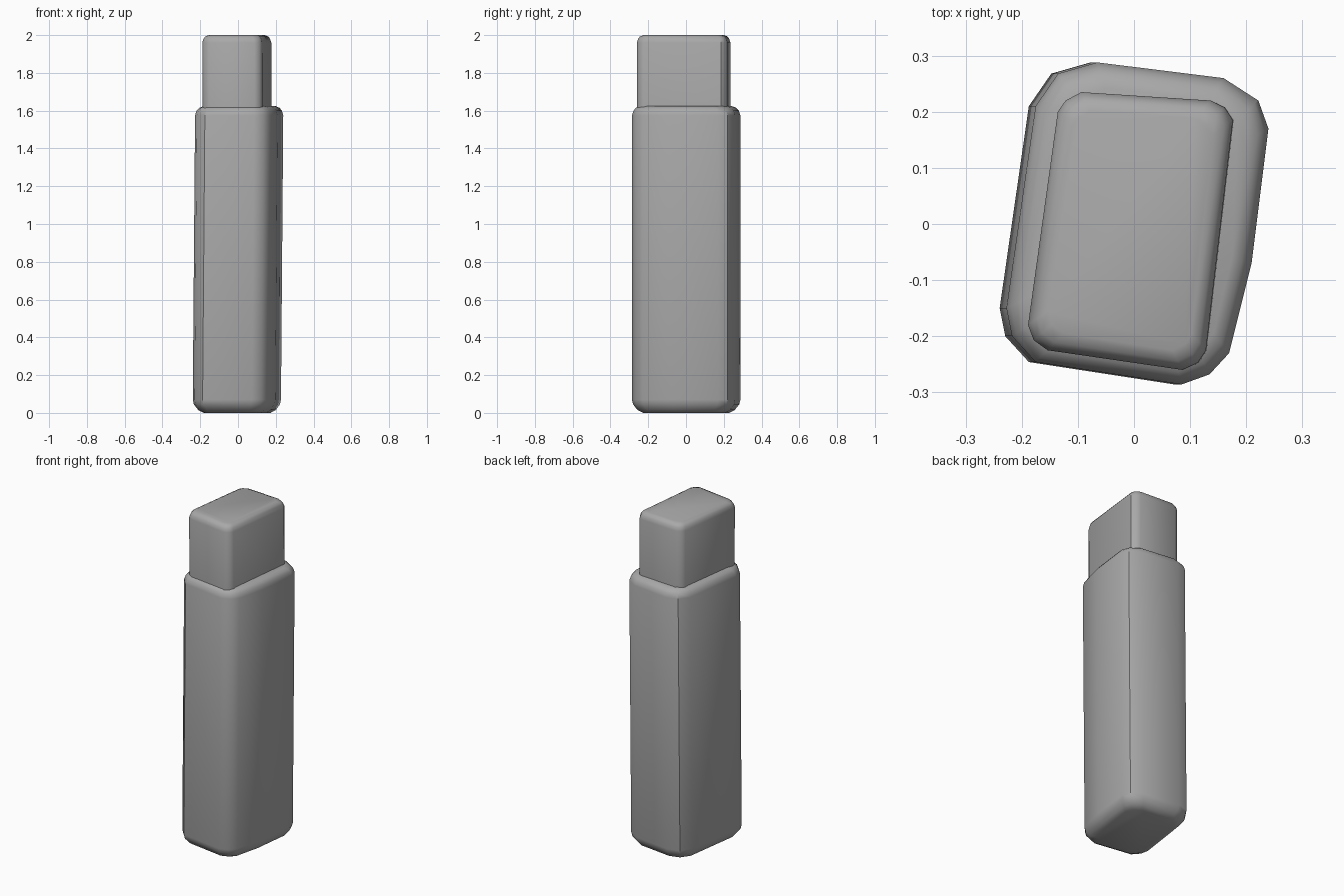
import bpy, bmesh, math

cube = bpy.data.objects.get("Cube")
if cube:
    bpy.data.objects.remove(cube, do_unlink=True)

# Single grey material
grey = bpy.data.materials.new("plain_grey")
grey.use_nodes = True
colour = (0.40, 0.395, 0.395, 1)
grey.diffuse_color = colour
bsdf = grey.node_tree.nodes["Principled BSDF"]
bsdf.inputs["Base Color"].default_value = colour
bsdf.inputs["Roughness"].default_value = 0.6


def loft(name, outline, levels, lean):
    """Stack inset copies of an outline; levels are (z, inset) pairs."""
    cx = sum(p[0] for p in outline) / len(outline)
    cy = sum(p[1] for p in outline) / len(outline)
    half_x = max(abs(p[0] - cx) for p in outline)
    half_y = max(abs(p[1] - cy) for p in outline)
    bm = bmesh.new()
    rings = []
    for z, inset in levels:
        sx, sy = 1 - inset / half_x, 1 - inset / half_y
        shift = lean * (z - 1)
        rings.append([bm.verts.new((cx + (x - cx) * sx + shift, cy + (y - cy) * sy, z))
                      for x, y in outline])
    for low, high in zip(rings, rings[1:]):
        for i in range(len(outline)):
            j = (i + 1) % len(outline)
            bm.faces.new((low[i], low[j], high[j], high[i]))
    bm.faces.new(rings[0])
    bm.faces.new(rings[-1])
    bmesh.ops.recalc_face_normals(bm, faces=bm.faces)
    mesh = bpy.data.meshes.new(name)
    bm.to_mesh(mesh)
    bm.free()
    mesh.materials.append(grey)
    obj = bpy.data.objects.new(name, mesh)
    bpy.context.collection.objects.link(obj)
    bpy.ops.object.select_all(action='DESELECT')
    obj.select_set(True)
    bpy.context.view_layer.objects.active = obj
    bpy.ops.object.shade_smooth_by_angle(angle=math.radians(35))
    return obj


# Main body: slightly twisted rounded rectangle with softened ends
body_outline = [(-.07, .288), (.155, .26), (.217, .22), (.235, .17), (.205, -.07),
                (.165, -.23), (.13, -.268), (.08, -.286), (-.18, -.246),
                (-.222, -.2), (-.232, -.15), (-.18, .21), (-.14, .268)]
loft("body", body_outline,
     [(0, .06), (.015, .03), (.045, .006), (.07, 0), (1.575, 0), (1.6, .008),
      (1.615, .022), (1.624, .045)], .008)

# Smaller block rising out of the body
cap_outline = [(-.09, .235), (.14, .22), (.165, .208), (.18, .185), (.132, -.225),
               (.118, -.247), (.09, -.26), (-.15, -.225), (-.175, -.207),
               (-.185, -.18), (-.132, .2), (-.118, .22)]
loft("cap", cap_outline,
     [(1.58, 0), (1.96, 0), (1.98, .006), (1.993, .016), (2, .035)], -.004)
